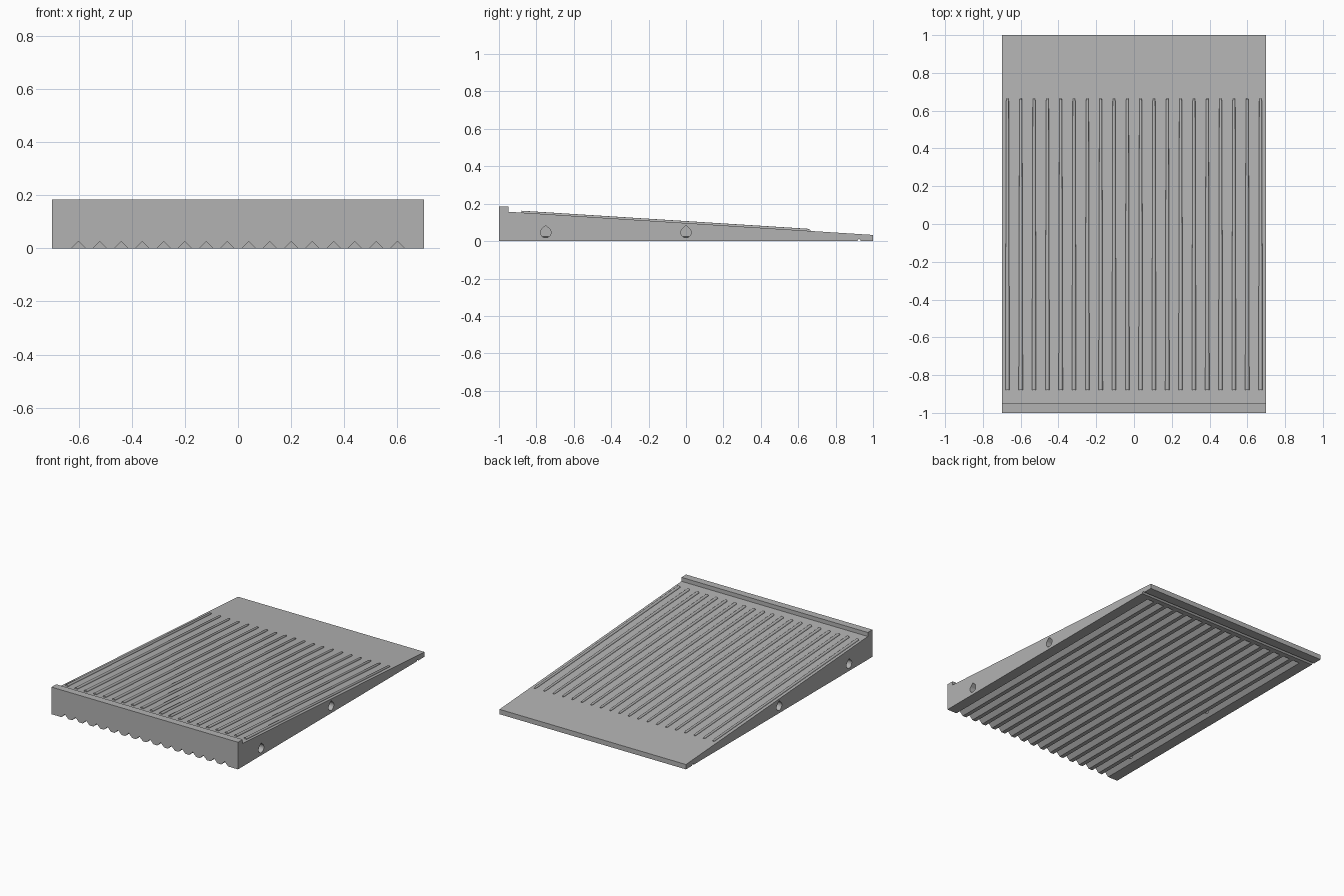
import bpy, bmesh, math

if "Cube" in bpy.data.objects:
    bpy.data.objects.remove(bpy.data.objects["Cube"])

grey = bpy.data.materials.new("plain grey")
grey.diffuse_color = (0.45, 0.45, 0.45, 1)
grey.use_nodes = True
grey.node_tree.nodes["Principled BSDF"].inputs["Base Color"].default_value = grey.diffuse_color


def loft(name, rings):
    """Closed solid through rings of equal point count."""
    bm = bmesh.new()
    loops = [[bm.verts.new(p) for p in ring] for ring in rings]
    n = len(loops[0])
    for a, b in zip(loops, loops[1:]):
        for i in range(n):
            j = (i + 1) % n
            bm.faces.new((a[i], a[j], b[j], b[i]))
    bm.faces.new(loops[0])
    bm.faces.new(loops[-1])
    bmesh.ops.recalc_face_normals(bm, faces=bm.faces)
    mesh = bpy.data.meshes.new(name)
    bm.to_mesh(mesh)
    bm.free()
    mesh.materials.append(grey)
    ob = bpy.data.objects.new(name, mesh)
    bpy.context.collection.objects.link(ob)
    return ob


def extrude_x(name, profile, x0, x1):
    return loft(name, [[(x, y, z) for y, z in profile] for x in (x0, x1)])


def surface_z(y):
    """Height of the sloping deck."""
    return 0.157 - (y + 0.95) * 0.124 / 1.95


# Wedge body with a raised lip along the tall edge
wedge = extrude_x("wedge_body", [(-1, 0), (1, 0), (1, surface_z(1)),
                                 (-0.95, surface_z(-0.95)), (-0.95, 0.184),
                                 (-1, 0.184)], -0.7, 0.7)

cutters = []

# V grooves running along the underside
for i in range(16):
    x = -0.6 + 0.08 * i
    section = [(x - 0.036, -0.01), (x + 0.036, -0.01), (x, 0.026)]
    cutters.append(loft("groove_cutter", [[(px, y, pz) for px, pz in section]
                                          for y in (-1.1, 0.88)]))

# Cross groove near the thin edge
cutters.append(extrude_x("cross_groove_cutter",
                         [(0.905, -0.01), (0.945, -0.01), (0.925, 0.012)], -0.8, 0.8))

# Blind teardrop holes in both sides
for y in (-0.75, 0):
    drop = [(y, 0.084)]
    for k in range(19):
        a = math.radians(140 + 260 * k / 18)
        drop.append((y + 0.028 * math.cos(a), 0.046 + 0.028 * math.sin(a)))
    for s in (-1, 1):
        cutters.append(extrude_x("hole_cutter", drop, s * 0.6, s * 0.8))

for c in cutters:
    c.hide_render = True
    c.hide_set(True)
    mod = wedge.modifiers.new("cut", "BOOLEAN")
    mod.operation = "DIFFERENCE"
    mod.solver = "EXACT"
    mod.object = c

# Bake the cuts and drop the cutters
deps = bpy.context.evaluated_depsgraph_get()
cut_mesh = bpy.data.meshes.new_from_object(wedge.evaluated_get(deps))
wedge.modifiers.clear()
wedge.data = cut_mesh
for c in cutters:
    bpy.data.objects.remove(c)

# Tapered round-topped grip ribs on the deck
for i in range(20):
    x = -0.67 + 1.34 * i / 19
    rings = []
    for y, w, h in ((-0.88, 0.011, 0.010), (0.65, 0.007, 0.011), (0.665, 0.005, 0.006)):
        z = surface_z(y)
        ring = [(x + w, y, z - 0.006)]
        for k in range(9):
            a = math.pi * k / 8
            ring.append((x + w * math.cos(a), y, z + h * math.sin(a)))
        ring.append((x - w, y, z - 0.006))
        rings.append(ring)
    rib = loft("grip_rib", rings)
    bpy.ops.object.select_all(action="DESELECT")
    rib.select_set(True)
    bpy.context.view_layer.objects.active = rib
    bpy.ops.object.shade_smooth_by_angle(angle=math.radians(35))
